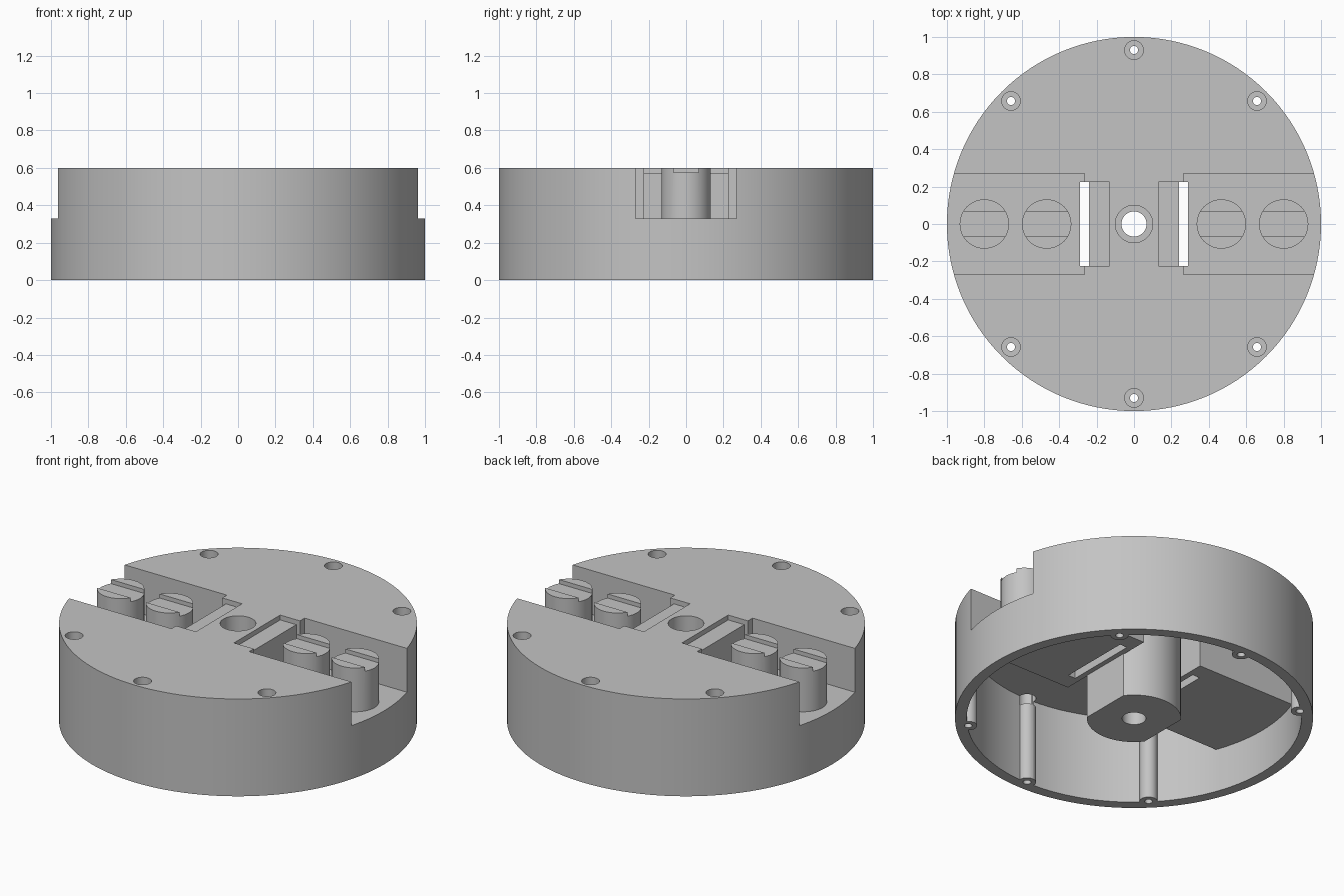
import bpy
import bmesh
import math
from mathutils import Matrix

cube = bpy.data.objects.get("Cube")
if cube:
    bpy.data.objects.remove(cube, do_unlink=True)

grey = bpy.data.materials.new("plain grey")
grey.use_nodes = True
GREY = (0.55, 0.55, 0.55, 1)
grey.diffuse_color = GREY
grey.node_tree.nodes["Principled BSDF"].inputs["Base Color"].default_value = GREY


def make_object(name, bm):
    mesh = bpy.data.meshes.new(name)
    bm.to_mesh(mesh)
    bm.free()
    mesh.materials.append(grey)
    ob = bpy.data.objects.new(name, mesh)
    bpy.context.collection.objects.link(ob)
    return ob


def cylinder(name, radius, z0, z1, x=0, y=0, sides=48):
    bm = bmesh.new()
    bmesh.ops.create_cone(bm, cap_ends=True, segments=sides, radius1=radius,
                          radius2=radius, depth=z1 - z0,
                          matrix=Matrix.Translation((x, y, (z0 + z1) / 2)))
    return make_object(name, bm)


def box(name, x0, x1, half_y, z0, z1):
    bm = bmesh.new()
    centre = Matrix.Translation(((x0 + x1) / 2, 0, (z0 + z1) / 2))
    size = Matrix.Diagonal((abs(x1 - x0), 2 * half_y, z1 - z0, 1))
    bmesh.ops.create_cube(bm, size=1, matrix=centre @ size)
    return make_object(name, bm)


def combine(target, tool, operation="DIFFERENCE"):
    """Apply one boolean and discard the tool."""
    mod = target.modifiers.new("cut", "BOOLEAN")
    mod.object = tool
    mod.operation = operation
    mod.solver = "EXACT"
    graph = bpy.context.evaluated_depsgraph_get()
    mesh = bpy.data.meshes.new_from_object(target.evaluated_get(graph))
    target.modifiers.clear()
    target.data = mesh
    bpy.data.objects.remove(tool, do_unlink=True)


TOP, FLOOR, CEILING, UNDERSIDE = 0.6, 0.33, 0.54, 0.27
BOLT_RING = 0.93
bolts = [(BOLT_RING * math.cos(math.radians(a)), BOLT_RING * math.sin(math.radians(a)))
         for a in (45, 90, 135, 225, 270, 315)]

# Hollow underside, leaving the hub, bolt posts and pocket housings standing
cavity = cylinder("cavity_cutter", 0.935, -0.1, CEILING, sides=128)
hub = cylinder("hub_keeper", 0.263, -0.2, 0.7, sides=64)
combine(hub, box("hub_flats", -0.21, 0.21, 0.5, -0.3, 0.8), "INTERSECT")
combine(cavity, hub)
for x, y in bolts:
    combine(cavity, cylinder("post_keeper", 0.05, -0.2, 0.7, x, y, 32))
for side in (-1, 1):
    combine(cavity, box("pocket_keeper", side * 0.205, side * 1.2, 0.33, UNDERSIDE, 0.7))

# Round body
body = cylinder("round_body", 1, 0, TOP, sides=128)
combine(body, cavity)

# Terminal pockets with a shallow ledge and a through gap at the inner end
for side in (-1, 1):
    combine(body, box("pocket", side * 0.265, side * 1.2, 0.27, FLOOR, 1))
    combine(body, box("ledge", side * 0.13, side * 0.25, 0.225, 0.57, 1))
    combine(body, box("gap", side * 0.24, side * 0.29, 0.225, 0.15, 1))

# Stepped centre hole and stepped bolt holes
combine(body, cylinder("centre_hole", 0.067, -0.2, 0.8))
combine(body, cylinder("centre_counterbore", 0.1, 0.4, 0.8))
for x, y in bolts:
    combine(body, cylinder("bolt_hole", 0.022, -0.2, 0.8, x, y, 24))
    combine(body, cylinder("bolt_counterbore", 0.05, 0.48, 0.8, x, y, 32))

# Slotted terminal screws
screws = []
for label, side in (("right", -1), ("left", 1)):
    for place, x in (("inner", 0.467), ("outer", 0.8)):
        screw = cylinder(f"{label}_{place}_screw", 0.132, FLOOR, TOP, side * x)
        combine(screw, box("slot", side * x - 0.3, side * x + 0.3, 0.067, 0.575, 0.8))
        screws.append(screw)

# Smooth curved walls, crisp edges
bpy.ops.object.select_all(action="DESELECT")
for ob in [body] + screws:
    ob.select_set(True)
bpy.context.view_layer.objects.active = body
bpy.ops.object.shade_smooth_by_angle(angle=math.radians(30))
